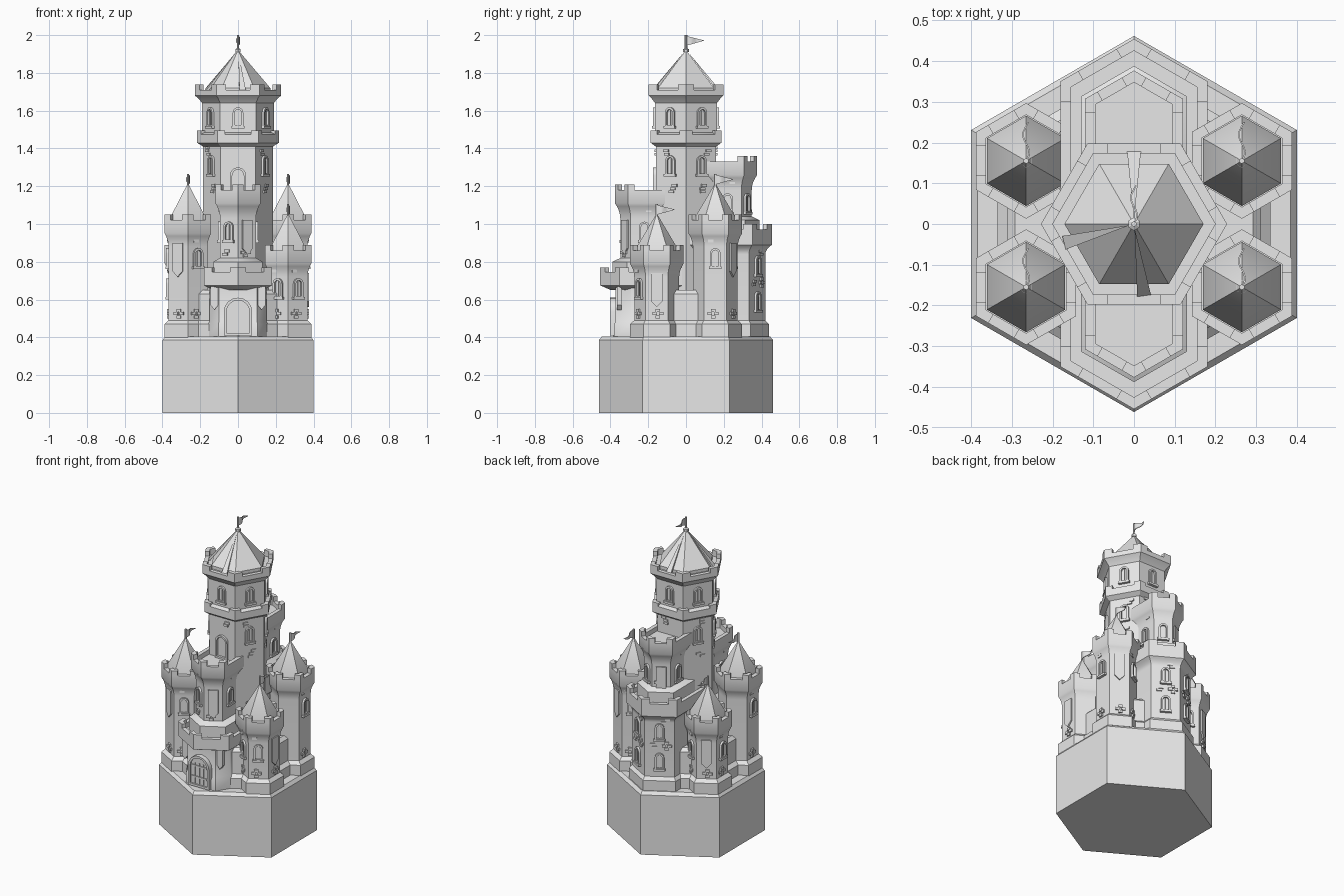
import bpy, bmesh, math, random
from mathutils import Vector, Matrix

random.seed(4)
if "Cube" in bpy.data.objects:
    bpy.data.objects.remove(bpy.data.objects["Cube"], do_unlink=True)

stone = bpy.data.materials.new("grey_stone")
stone.use_nodes = True
GREY = (0.8, 0.8, 0.8, 1)
stone.diffuse_color = GREY
stone.node_tree.nodes["Principled BSDF"].inputs["Base Color"].default_value = GREY


def make(name, verts, faces, matrix=None):
    mesh = bpy.data.meshes.new(name)
    bm = bmesh.new()
    vs = [bm.verts.new(v) for v in verts]
    for f in faces:
        bm.faces.new([vs[i] for i in f])
    bmesh.ops.recalc_face_normals(bm, faces=bm.faces)
    bm.to_mesh(mesh)
    bm.free()
    mesh.materials.append(stone)
    obj = bpy.data.objects.new(name, mesh)
    bpy.context.collection.objects.link(obj)
    if matrix:
        obj.matrix_world = matrix
    return obj


# Outlines are counter-clockwise lists of 2D points
def hexagon(apothem, cx=0, cy=0, start=-90):
    r = apothem / math.cos(math.pi / 6)
    angles = [math.radians(start + 60 * k) for k in range(6)]
    return [Vector((cx + r * math.cos(a), cy + r * math.sin(a))) for a in angles]


def bastion(w, tip, back=-0.05, side=1):
    shoulder = tip + w * 0.577
    pts = [(-w, back), (-w, shoulder), (0, tip), (w, shoulder), (w, back)]
    return [Vector(p) * side for p in pts]


def normal(a, b):
    e = (b - a).normalized()
    return Vector((e.y, -e.x))


def grow(pts, d):
    out = []
    for i, p in enumerate(pts):
        n1, n2 = normal(pts[i - 1], p), normal(p, pts[(i + 1) % len(pts)])
        out.append(p + (n1 + n2) * d / (1 + n1.dot(n2)))
    return out


def loft(name, outline, levels):
    n, verts, faces = len(outline), [], []
    for z, d in levels:
        verts += [(p.x, p.y, z) for p in grow(outline, d)]
    for k in range(len(levels) - 1):
        for i in range(n):
            j = (i + 1) % n
            faces.append((k * n + i, k * n + j, k * n + n + j, k * n + n + i))
    faces += [tuple(range(n))[::-1], tuple(range(len(verts) - n, len(verts)))]
    return make(name, verts, faces)


def merlons(name, outline, d, z0, z1, width, thick=0.025):
    pts = grow(outline, d)
    for i, p in enumerate(pts):
        a, b = pts[i - 1], pts[(i + 1) % len(pts)]
        u, v = (a - p).normalized() * width, (b - p).normalized() * width
        n1, n2 = normal(a, p) * thick, normal(p, b) * thick
        inner = grow(pts, -thick)[i]
        loft(name, [p + u, p, p + v, p + v - n2, inner, p + u - n1], [(z0, 0), (z1, 0)])


def flare(z0, z1, d, steps=5):
    return [(z0 + (z1 - z0) * t / steps, d * (t / steps) ** 2) for t in range(steps + 1)]


def parapet(z, d, thick=0.025, depth=0.03):
    return [(z, d), (z, d - thick), (z - depth, d - thick)]


# Details are drawn in the XZ plane and fixed to an outline edge
def on_edge(outline, i, z, t=0.5):
    a, b = outline[i], outline[(i + 1) % len(outline)]
    p, n = a.lerp(b, t), normal(a, b)
    turn = math.atan2(n.y, n.x) + math.pi / 2
    return Matrix.Translation((p.x, p.y, z)) @ Matrix.Rotation(turn, 4, "Z")


def plate(name, pts, depth, matrix):
    n = len(pts)
    verts = [(x, 0.004, z) for x, z in pts] + [(x, -depth, z) for x, z in pts]
    faces = [(i, (i + 1) % n, n + (i + 1) % n, n + i) for i in range(n)]
    return make(name, verts, faces + [tuple(range(n)), tuple(range(n, 2 * n))], matrix)


def box(name, x, z, w, h, depth, matrix):
    w, h = w / 2, h / 2
    plate(name, [(x - w, z - h), (x + w, z - h), (x + w, z + h), (x - w, z + h)], depth, matrix)


def arch(w, h):
    spring = h / 2 - w / 2
    curve = [(w / 2 * math.cos(a), spring + w / 2 * math.sin(a))
             for a in [math.pi * k / 8 for k in range(9)]]
    return [(-w / 2, -h / 2)] + [(w / 2, -h / 2)] + curve


def arch_frame(name, w, h, border, depth, matrix):
    outer, inner = arch(w, h), arch(w - 2 * border, h - 2 * border)
    n = len(outer)
    verts = [(x, y, z) for loop in (outer, inner) for y in (0.004, -depth) for x, z in loop]
    faces = []
    for i in range(n):
        j = (i + 1) % n
        for a, b in ((0, n), (n, 3 * n), (3 * n, 2 * n), (2 * n, 0)):
            faces.append((a + i, a + j, b + j, b + i))
    make(name, verts, faces, matrix)


def window(outline, edge, z, t=0.5, w=0.056, h=0.105):
    m = on_edge(outline, edge, z, t)
    arch_frame("window_frame", w, h, 0.011, 0.012, m)
    box("window_sill", 0, -h / 2, w + 0.012, 0.014, 0.017, m)
    box("window_bar", 0, -0.005, 0.006, h - 0.02, 0.005, m)


def banner(outline, edge, z, t=0.5, h=0.18):
    m = on_edge(outline, edge, z, t)
    w, k = 0.03, h / 2
    plate("banner", [(-w, k), (-w, 0.03 - k), (0, -k), (w, 0.03 - k), (w, k)], 0.009, m)


def bricks(outline, edge, z, t=0.5):
    m = on_edge(outline, edge, z, t)
    for row in range(random.choice((2, 3))):
        box("loose_brick", random.uniform(-0.014, 0.014), row * 0.017, 0.03, 0.014, 0.007, m)


def brick_cross(outline, edge, z, t=0.5):
    m = on_edge(outline, edge, z, t)
    for x, dz in ((-0.017, 0), (0.017, 0), (0, 0.018), (0, -0.018)):
        box("cross_brick", x, dz, 0.024, 0.016, 0.009, m)


def flag(x, y, z):
    loft("flag_pole", hexagon(0.006, x, y), [(z - 0.09, 0.008), (z - 0.075, 0.008), (z - 0.07, 0), (z, 0)])
    n, verts = 8, []
    for k in range(n + 1):
        t = k / n
        wave = 0.008 * math.sin(t * 7)
        for side in (-0.002, 0.002):
            verts += [(x + wave + side, y + 0.095 * t, z - 0.004 - 0.024 * t),
                      (x + wave + side, y + 0.095 * t, z - 0.056 + 0.026 * t)]
    faces = [(0, 1, 3, 2), tuple(4 * n + i for i in (0, 1, 3, 2))]
    for k in range(0, 4 * n, 4):
        for a, b in ((0, 1), (1, 3), (3, 2), (2, 0)):
            faces.append((k + a, k + b, k + 4 + b, k + 4 + a))
    make("flag", verts, faces)


# Pedestal and curtain wall
loft("pedestal", hexagon(0.4), [(0, 0), (0.385, 0), (0.405, -0.015)])
loft("curtain_wall", hexagon(0.312), [(0.4, 0.023), (0.47, 0.023), (0.49, 0), (0.63, 0), (0.65, -0.02)])

# Central keep
keep = hexagon(0.16, start=0)
loft("keep", keep, [(0.4, 0), (1.41, 0), (1.43, 0.027), (1.475, 0.027), (1.485, 0.004), (1.64, 0.004)]
     + [(1.665, 0.022), (1.68, 0.038)] + parapet(1.71, 0.038, depth=0.01))
merlons("keep_band_merlon", keep, 0.027, 1.47, 1.495, 0.04)
merlons("keep_merlon", keep, 0.038, 1.70, 1.738, 0.05)
roof = hexagon(0.148, start=0)
loft("keep_roof", roof, [(1.69, 0), (1.72, 0), (1.915, -0.143)])
flag(0, 0, 2.0)
for az in (90, 195, 278):
    c, s = math.cos(math.radians(az)), math.sin(math.radians(az))
    base = [(0.178 * c - k * s, 0.178 * s + k * c, z) for z in (1.685, 1.71) for k in (-0.017, 0.017)]
    make("roof_batten", base + [(0.01 * c, 0.01 * s, 1.912)],
         [(0, 1, 3, 2), (0, 1, 4), (2, 3, 4), (0, 2, 4), (1, 3, 4)])
upper = grow(keep, 0.004)
for e in range(6):
    window(upper, e, 1.565)
    bricks(keep, e, 1.37, 0.3 if e % 2 else 0.7)
    if e not in (1, 4):
        window(keep, e, 1.31)
        bricks(keep, e, 1.17, 0.6)
arch_frame("keep_door_frame", 0.085, 0.15, 0.012, 0.015, on_edge(keep, 4, 1.225))

# Front gatehouse with balcony and tower
gate = [Vector(p) for p in ((-0.15, -0.1), (-0.15, -0.29), (-0.1, -0.372), (0.1, -0.372), (0.15, -0.29), (0.15, -0.1))]
loft("gatehouse", gate, [(0.4, 0.008), (0.47, 0.008), (0.485, 0), (0.68, 0)])
m = on_edge(gate, 2, 0.51)
plate("gate_door", arch(0.125, 0.175), 0.02, m)
arch_frame("gate_frame", 0.15, 0.2, 0.014, 0.03, m)
for x in (-0.03, 0, 0.03):
    box("gate_plank_line", x, -0.015, 0.005, 0.13, 0.024, m)
for z in (-0.04, 0.03):
    box("gate_hinge", 0, z, 0.11, 0.01, 0.026, m)
for x in (-0.125, 0.125):
    w = 0.02
    plate("balcony_bracket", [(x - w, 0.17), (x - w, 0.07), (x, 0.045), (x + w, 0.07), (x + w, 0.17)],
          0.02, Matrix.Translation((0, -0.345, 0.5)))
balcony = bastion(0.15, -0.42)
loft("balcony", balcony, [(0.65, -0.02), (0.675, 0.03)] + parapet(0.745, 0.03))
merlons("balcony_merlon", balcony, 0.03, 0.74, 0.77, 0.05)

front = bastion(0.095, -0.348)
back = bastion(0.095, -0.348, side=-1)
for name, body, base, top in (("front_tower", front, 0.71, 1.21), ("back_tower", back, 0.93, 1.36)):
    loft(name, body, [(base, 0.035), (base + 0.09, 0.035), (base + 0.11, 0)]
         + flare(top - 0.18, top - 0.1, 0.025) + parapet(top - 0.03, 0.025))
    merlons(name + "_merlon", body, 0.025, top - 0.035, top, 0.035)
    for e, t in ((0, 0.7), (3, 0.3)):
        window(body, e, top - 0.25, t)
        bricks(body, e, top - 0.14, t + 0.1)
    window(body, 1, top - 0.25)
    banner(body, 2, top - 0.28)
    bricks(body, 1, top - 0.37, 0.4)
    brick_cross(body, 2, base + 0.14, 0.4)

# Back bastion below the back tower
rear = bastion(0.15, -0.42, side=-1)
loft("back_bastion", rear, [(0.4, 0.016), (0.47, 0.016), (0.49, 0)] + flare(0.84, 0.89, 0.03) + parapet(0.97, 0.03))
merlons("back_bastion_merlon", rear, 0.03, 0.965, 1.0, 0.05)
for e in (1, 2):
    for z in (0.59, 0.78):
        window(rear, e, z)
    bricks(rear, e, 0.68, 0.3)
    bricks(rear, e, 0.84, 0.7)
    brick_cross(rear, e, 0.69, 0.75)

# Corner towers: position signs, top height, window edges, banner edge
for sx, sy, top, openings, pennant in ((-1, -1, 1.05, (4, 0), 5), (1, -1, 0.89, (0, 5), 1),
                                       (1, 1, 1.05, (1, 3), 2), (-1, 1, 0.89, (4, 2), 3)):
    cx, cy = 0.265 * sx, 0.155 * sy
    body = hexagon(0.103, cx, cy)
    loft("corner_tower", body, [(0.4, 0.02), (0.47, 0.02), (0.49, 0)]
         + flare(top - 0.17, top - 0.1, 0.02) + parapet(top - 0.03, 0.02))
    merlons("corner_merlon", body, 0.02, top - 0.035, top, 0.035)
    loft("corner_roof", hexagon(0.096, cx, cy), [(top - 0.05, 0), (top - 0.02, 0), (top + 0.155, -0.09)])
    flag(cx, cy, top + 0.215)
    for e in openings:
        window(body, e, top - 0.23)
        bricks(body, e, top - 0.14, 0.35)
        brick_cross(body, e, 0.525, 0.4)
    banner(body, pennant, top - 0.24)
    brick_cross(body, pennant, 0.525, 0.55)

# Soft flares with sharp masonry corners
bpy.ops.object.select_all(action="DESELECT")
for obj in bpy.context.collection.objects:
    if obj.type == "MESH":
        obj.select_set(True)
        bpy.context.view_layer.objects.active = obj
bpy.ops.object.shade_smooth_by_angle(angle=math.radians(30))
